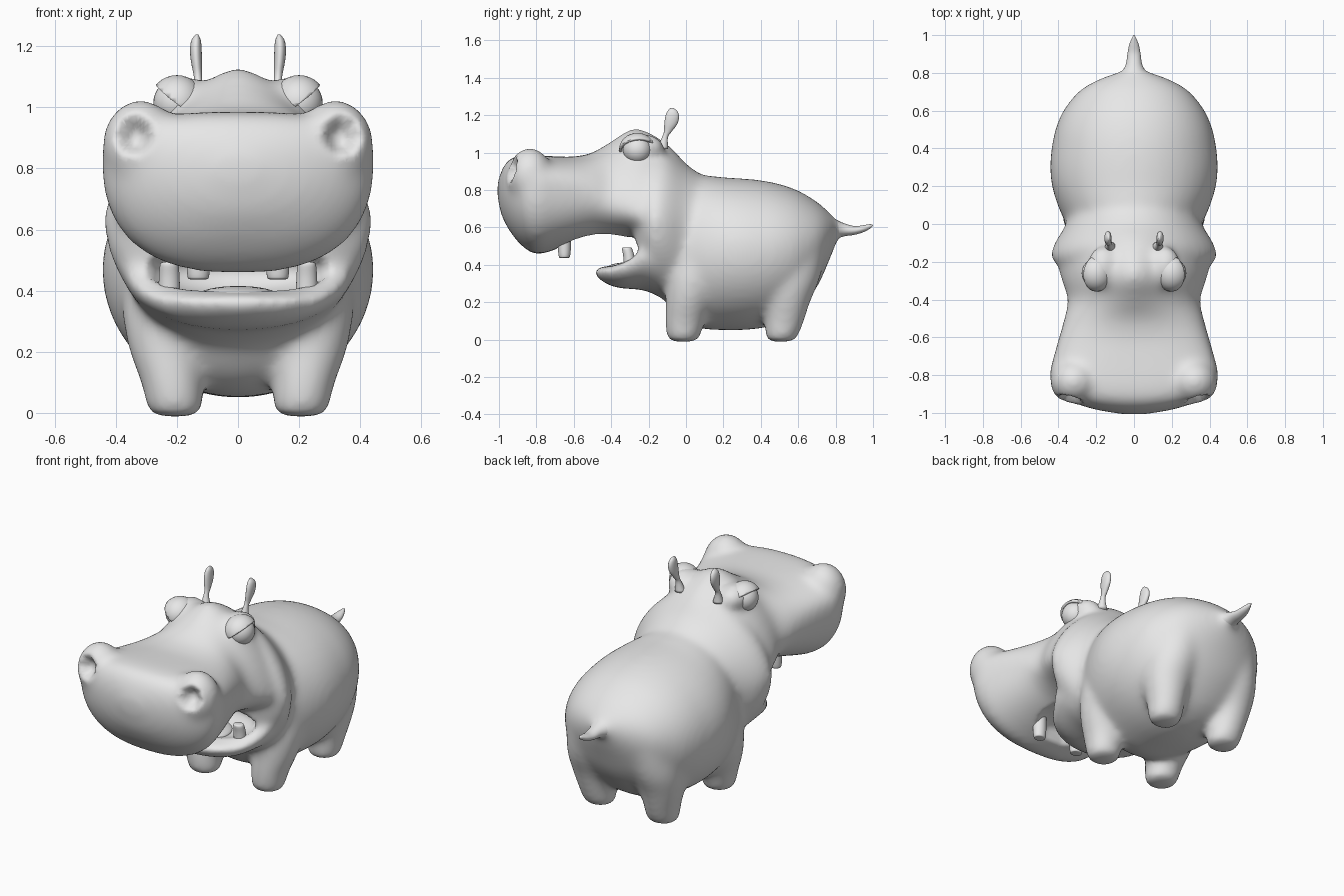
import bpy, bmesh, math
from mathutils import Matrix, Vector

skin = bpy.data.materials.new("grey")
skin.diffuse_color = (0.8, 0.8, 0.8, 1)


def dense(rows, steps=4):
    """Smoothly interpolate between rows of section numbers."""
    out = []
    for i in range(len(rows) - 1):
        p0, p1 = rows[max(i - 1, 0)], rows[i]
        p2, p3 = rows[i + 1], rows[min(i + 2, len(rows) - 1)]
        for k in range(steps):
            t = k / steps
            out.append([0.5 * (2 * b + (c - a) * t + (2 * a - 5 * b + 4 * c - d) * t * t
                               + (3 * b - a - 3 * c + d) * t ** 3)
                        for a, b, c, d in zip(p0, p1, p2, p3)])
    return out + [list(rows[-1])]


def skin_rings(bm, rings):
    """Bridge rings of points into a capped tube."""
    vs = [[bm.verts.new(p) for p in r] for r in rings]
    n = len(vs[0])
    new = [bm.faces.new(vs[0]), bm.faces.new(vs[-1][::-1])]
    for a, b in zip(vs, vs[1:]):
        for i in range(n):
            j = (i + 1) % n
            new.append(bm.faces.new((a[j], a[i], b[i], b[j])))
    bmesh.ops.recalc_face_normals(bm, faces=new)


def loft_y(bm, rows, n=40):
    """Rows: y, half width, low z, high z, widest z, roundness power."""
    rings = []
    for y, w, lo, hi, zw, p in dense(rows):
        ring = []
        for i in range(n):
            a = 2 * math.pi * i / n
            c, s = math.cos(a), math.sin(a)
            q = p if s > 0 else max(p, 2)
            x = w * math.copysign(abs(c) ** (2 / q), c)
            h = math.copysign(abs(s) ** (2 / q), s)
            ring.append((x, y, zw + h * (hi - zw if s > 0 else zw - lo)))
        rings.append(ring)
    skin_rings(bm, rings)


def loft_z(bm, rows, side=1, n=24):
    """Rows: z, centre x, centre y, radius x, radius y."""
    skin_rings(bm, [[(side * (cx + rx * math.cos(2 * math.pi * i / n)),
                      cy + ry * math.sin(2 * math.pi * i / n), z) for i in range(n)]
                    for z, cx, cy, rx, ry in dense(rows)])


def ball(bm, centre, radii, n=32):
    m = Matrix.Translation(centre) @ Matrix.Diagonal((*radii, 1))
    bmesh.ops.create_uvsphere(bm, u_segments=n, v_segments=n // 2, radius=1, matrix=m)


def finish(bm, name):
    me = bpy.data.meshes.new(name)
    bm.to_mesh(me)
    bm.free()
    me.materials.append(skin)
    for f in me.polygons:
        f.use_smooth = True
    ob = bpy.data.objects.new(name, me)
    bpy.context.collection.objects.link(ob)
    return ob


def hollow(bm, centre, radii):
    """Press the surface inward until it lies outside an ellipsoid."""
    bm.normal_update()
    for v in bm.verts:
        q = Vector((v.co[i] - centre[i]) / radii[i] for i in range(3))
        if q.length_squared < 1:
            d = Vector(-v.normal[i] / radii[i] for i in range(3))
            a, b, c = d.dot(d), q.dot(d), q.dot(q) - 1
            if a > 1e-6:
                v.co -= v.normal * ((-b + math.sqrt(b * b - a * c)) / a)


# Body, head, jaw and legs, fused into one skin
tail_rows = [
    (0.73, 0.13, 0.48, 0.70, 0.59, 2), (0.79, 0.078, 0.53, 0.65, 0.59, 2),
    (0.84, 0.045, 0.551, 0.624, 0.585, 2), (0.90, 0.035, 0.56, 0.607, 0.583, 2),
    (0.95, 0.025, 0.575, 0.612, 0.593, 2), (0.985, 0.011, 0.594, 0.617, 0.606, 2),
    (1.0, 0.002, 0.608, 0.613, 0.61, 2)]
bm = bmesh.new()
loft_y(bm, [  # barrel body
    (-0.12, 0.25, 0.22, 0.78, 0.48, 2), (-0.05, 0.34, 0.13, 0.84, 0.47, 2),
    (0.02, 0.37, 0.08, 0.868, 0.46, 2), (0.10, 0.405, 0.055, 0.878, 0.46, 2),
    (0.20, 0.435, 0.05, 0.868, 0.47, 2), (0.30, 0.445, 0.05, 0.862, 0.47, 2),
    (0.40, 0.437, 0.06, 0.852, 0.47, 2), (0.50, 0.417, 0.085, 0.832, 0.48, 2),
    (0.60, 0.375, 0.15, 0.797, 0.49, 2), (0.70, 0.295, 0.28, 0.737, 0.52, 2),
    (0.76, 0.20, 0.41, 0.685, 0.55, 2), (0.805, 0.08, 0.52, 0.64, 0.58, 2)])
loft_y(bm, tail_rows[:4])  # tail root
loft_y(bm, [  # cheeks and neck
    (-0.27, 0.31, 0.36, 0.92, 0.62, 1.8), (-0.22, 0.405, 0.29, 1.02, 0.64, 1.6),
    (-0.17, 0.44, 0.25, 1.05, 0.64, 1.6), (-0.10, 0.42, 0.20, 1.035, 0.62, 1.7),
    (0.0, 0.36, 0.15, 0.94, 0.58, 1.9), (0.1, 0.34, 0.14, 0.87, 0.5, 2),
    (0.2, 0.28, 0.2, 0.80, 0.5, 2)])
loft_y(bm, [  # upper head and muzzle
    (-1.008, 0.06, 0.76, 0.84, 0.80, 2), (-0.988, 0.18, 0.67, 0.90, 0.80, 2.1),
    (-0.963, 0.275, 0.615, 0.945, 0.81, 2.2), (-0.925, 0.36, 0.555, 0.975, 0.83, 2.4),
    (-0.87, 0.425, 0.495, 0.985, 0.84, 2.5), (-0.80, 0.448, 0.455, 0.985, 0.84, 2.5),
    (-0.70, 0.425, 0.48, 0.98, 0.82, 2.5), (-0.60, 0.397, 0.51, 0.978, 0.80, 2.4),
    (-0.50, 0.37, 0.53, 1.0, 0.77, 2.1), (-0.40, 0.352, 0.545, 1.06, 0.72, 1.7),
    (-0.30, 0.385, 0.545, 1.125, 0.69, 1.5), (-0.22, 0.40, 0.53, 1.12, 0.66, 1.5),
    (-0.10, 0.36, 0.5, 1.045, 0.64, 1.7), (0.0, 0.3, 0.5, 0.94, 0.62, 2)])
loft_y(bm, [  # lower jaw
    (-0.49, 0.06, 0.345, 0.385, 0.37, 2), (-0.46, 0.15, 0.32, 0.388, 0.372, 2),
    (-0.42, 0.22, 0.295, 0.392, 0.377, 2), (-0.36, 0.29, 0.275, 0.405, 0.39, 2.1),
    (-0.29, 0.34, 0.27, 0.445, 0.425, 2.1), (-0.22, 0.375, 0.262, 0.51, 0.475, 2.1),
    (-0.12, 0.37, 0.22, 0.52, 0.48, 2), (0.0, 0.3, 0.18, 0.5, 0.45, 2)])
for s in (-1, 1):
    loft_z(bm, [  # front leg
        (-0.012, 0.205, -0.015, 0.078, 0.073), (0.02, 0.207, -0.013, 0.093, 0.092),
        (0.10, 0.217, -0.005, 0.102, 0.108), (0.20, 0.232, 0.015, 0.124, 0.125),
        (0.32, 0.23, 0.04, 0.148, 0.15), (0.47, 0.20, 0.06, 0.17, 0.16)], s)
    loft_z(bm, [  # rear leg
        (-0.012, 0.205, 0.505, 0.078, 0.068), (0.02, 0.207, 0.512, 0.093, 0.09),
        (0.10, 0.214, 0.526, 0.102, 0.107), (0.20, 0.218, 0.535, 0.125, 0.13),
        (0.32, 0.205, 0.54, 0.155, 0.175), (0.47, 0.17, 0.55, 0.18, 0.20)], s)
    ball(bm, (s * 0.318, -0.835, 0.875), (0.127, 0.122, 0.151))  # nostril mound
    ball(bm, (s * 0.165, -0.225, 1.025), (0.085, 0.11, 0.075))  # brow mound
body = finish(bm, "body")
fuse = body.modifiers.new("Fuse", "REMESH")
fuse.mode = "VOXEL"
fuse.voxel_size = 0.015
fused = bpy.data.meshes.new_from_object(
    body.evaluated_get(bpy.context.evaluated_depsgraph_get()))
bpy.data.objects.remove(body)

# Soften the joins, then hollow the mouth, palate and nostrils
bm = bmesh.new()
bm.from_mesh(fused)
for i in range(14):
    bmesh.ops.smooth_vert(bm, verts=bm.verts, factor=0.5,
                          use_axis_x=True, use_axis_y=True, use_axis_z=True)
hollow(bm, (0, -0.27, 0.465), (0.29, 0.17, 0.09))
hollow(bm, (0, -0.50, 0.52), (0.2, 0.2, 0.08))
for s in (-1, 1):
    hollow(bm, (s * 0.342, -0.935, 0.91), (0.055, 0.06, 0.062))
for f in bm.faces:
    f.material_index = 0
body = finish(bm, "body")
soft = body.modifiers.new("Soften", "SMOOTH")
soft.factor, soft.iterations = 0.5, 5

# Tail with a slight flare before its tip
bm = bmesh.new()
loft_y(bm, tail_rows, 20)
finish(bm, "tail")

# Tongue
bm = bmesh.new()
ball(bm, (0, -0.28, 0.385), (0.13, 0.14, 0.03))
finish(bm, "tongue")

for s, side in ((-1, "left"), (1, "right")):
    # Leaf shaped ear on a thin stalk
    bm = bmesh.new()
    loft_z(bm, [
        (1.02, 0.125, -0.125, 0.03, 0.03), (1.08, 0.13, -0.113, 0.014, 0.016),
        (1.11, 0.132, -0.098, 0.014, 0.02), (1.15, 0.136, -0.082, 0.018, 0.034),
        (1.19, 0.138, -0.074, 0.019, 0.037), (1.22, 0.137, -0.073, 0.015, 0.027),
        (1.238, 0.134, -0.075, 0.004, 0.008)], s)
    finish(bm, side + "_ear")

    # Eyeball
    centre = Vector((s * 0.2, -0.26, 1.015))
    bm = bmesh.new()
    ball(bm, centre, (0.077,) * 3)
    finish(bm, side + "_eye")

    # Upper eyelid hood, open outward and down
    bm = bmesh.new()
    ball(bm, centre, (0.09, 0.098, 0.09))
    bmesh.ops.bisect_plane(bm, geom=bm.verts[:] + bm.edges[:] + bm.faces[:],
                           plane_co=centre + Vector((0, 0, 0.008)),
                           plane_no=(-s * 0.6, -0.1, 0.8), clear_inner=True)
    lid = finish(bm, side + "_eyelid")
    thick = lid.modifiers.new("Thickness", "SOLIDIFY")
    thick.thickness, thick.offset = 0.014, -1

    # Blunt teeth in the upper and lower jaws
    bm = bmesh.new()
    loft_z(bm, [(0.437, 0.13, -0.65, 0.026, 0.022), (0.445, 0.13, -0.65, 0.035, 0.03),
                (0.50, 0.13, -0.65, 0.038, 0.035), (0.62, 0.13, -0.65, 0.038, 0.035)], s)
    finish(bm, side + "_upper_tooth")
    bm = bmesh.new()
    loft_z(bm, [(0.36, 0.225, -0.30, 0.036, 0.032), (0.44, 0.225, -0.305, 0.034, 0.03),
                (0.485, 0.225, -0.315, 0.03, 0.027), (0.493, 0.225, -0.315, 0.022, 0.02)], s)
    finish(bm, side + "_lower_tooth")
